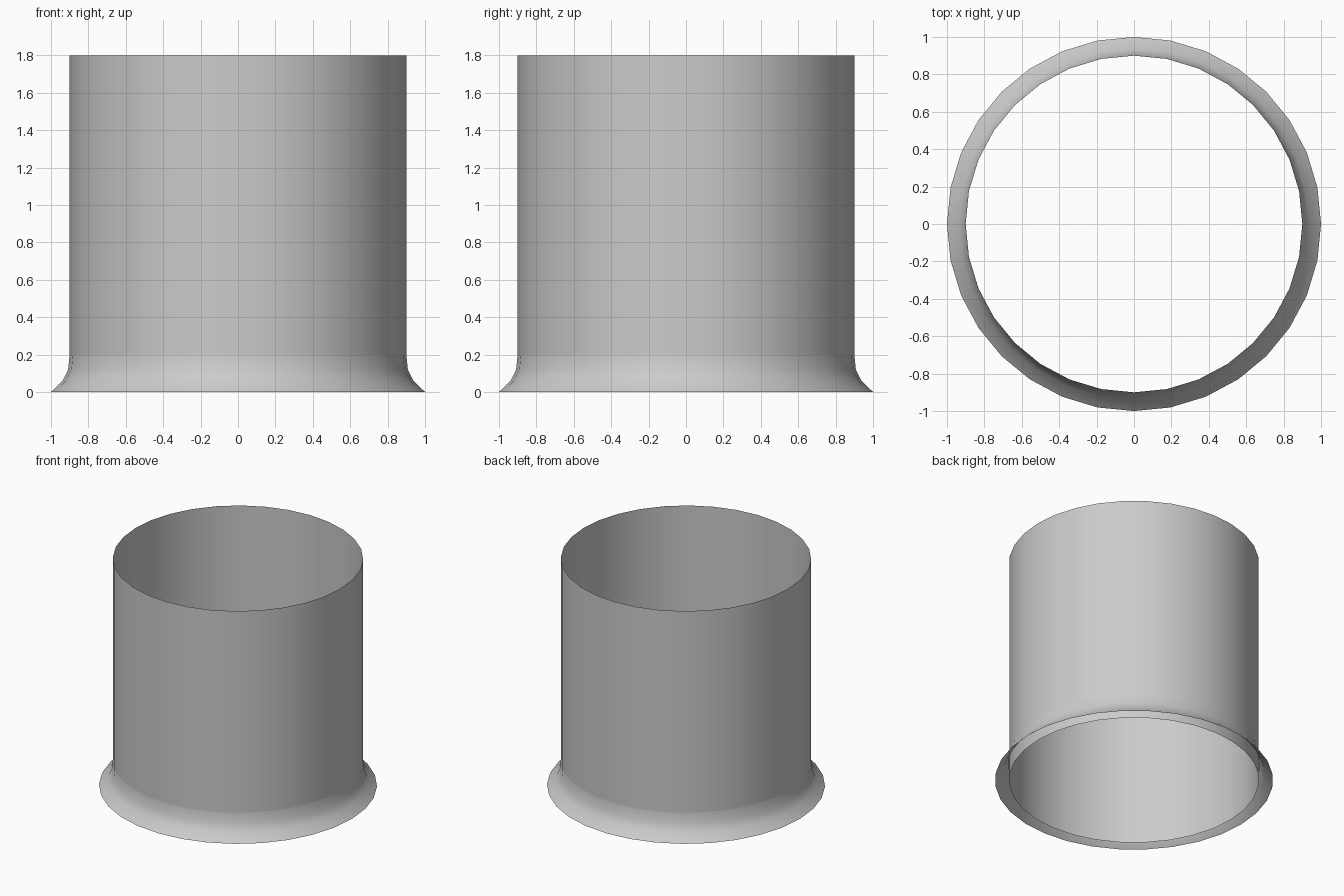
import bpy, bmesh, math

if "Cube" in bpy.data.objects:
    bpy.data.objects.remove(bpy.data.objects["Cube"])

SIDES = 32


def lathe(name, profile):
    """Revolve an open (radius, height) profile around z."""
    bm = bmesh.new()
    rings = []
    for r, z in profile:
        rings.append([bm.verts.new((r * math.cos(2 * math.pi * i / SIDES),
                                    r * math.sin(2 * math.pi * i / SIDES), z))
                      for i in range(SIDES)])
    for low, high in zip(rings, rings[1:]):
        for i in range(SIDES):
            j = (i + 1) % SIDES
            face = bm.faces.new((low[i], low[j], high[j], high[i]))
            face.smooth = True
    mesh = bpy.data.meshes.new(name)
    bm.to_mesh(mesh)
    bm.free()
    obj = bpy.data.objects.new(name, mesh)
    bpy.context.collection.objects.link(obj)
    return obj


# Open thin-walled tube reaching the ground
lathe("tube_wall", [(0.9, 0.0), (0.9, 1.8)])

# Flared skirt around the foot, open underneath
lathe("flared_skirt", [(1.0, 0.0), (0.937, 0.06), (0.908, 0.12), (0.9, 0.2)])
